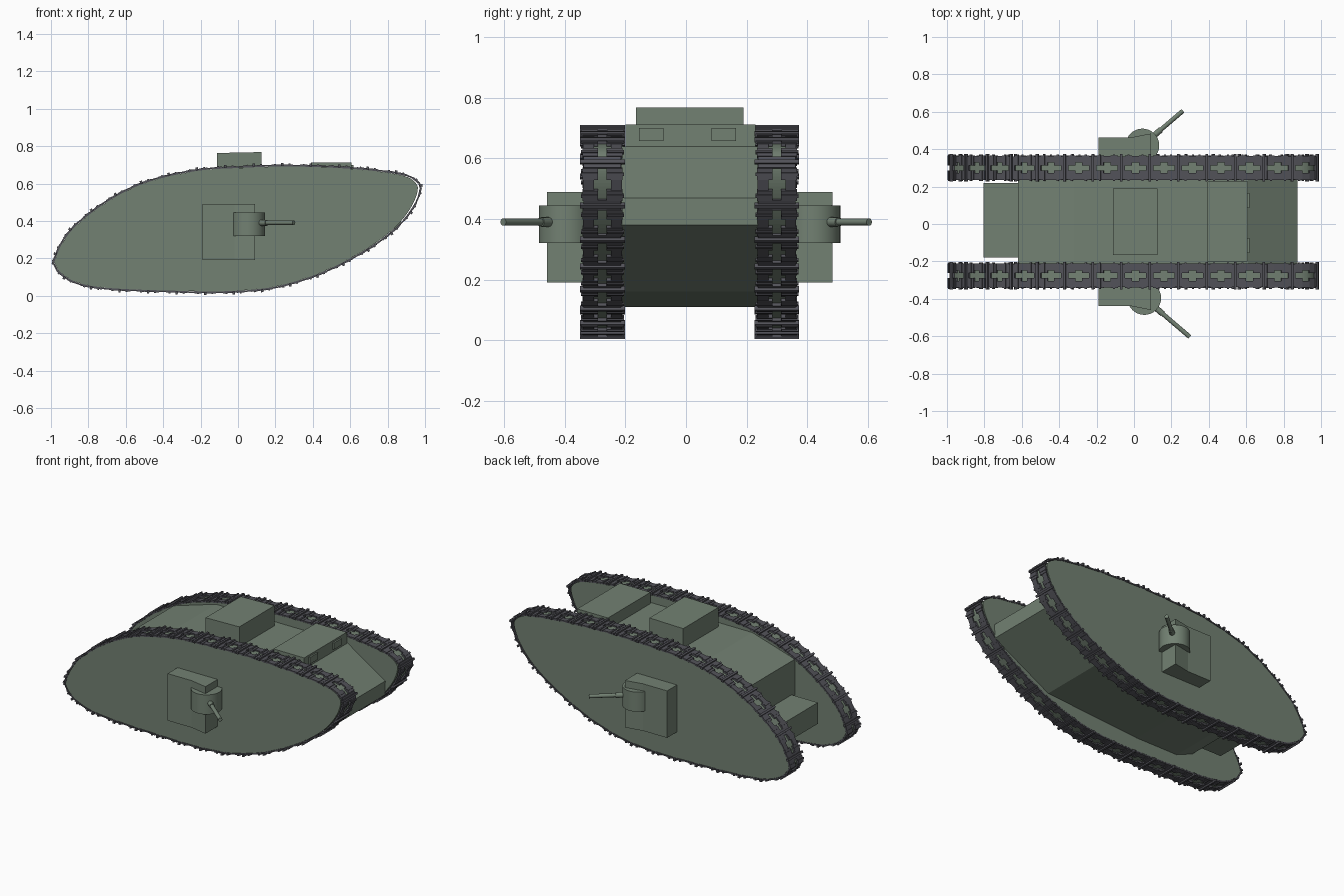
import bpy, bmesh, math
from mathutils import Vector, Matrix

if "Cube" in bpy.data.objects:
    bpy.data.objects.remove(bpy.data.objects["Cube"])

CY = 0.012  # centre line of the hull


def material(name, rgb):
    m = bpy.data.materials.new(name)
    m.diffuse_color = (*rgb, 1)
    m.use_nodes = True
    m.node_tree.nodes["Principled BSDF"].inputs["Base Color"].default_value = m.diffuse_color
    return m


GREEN = material("armour_green", (0.17, 0.22, 0.17))
DARK = material("track_metal", (0.085, 0.085, 0.10))


def finish(name, bm, mat):
    bmesh.ops.recalc_face_normals(bm, faces=bm.faces[:])
    me = bpy.data.meshes.new(name)
    bm.to_mesh(me)
    bm.free()
    ob = bpy.data.objects.new(name, me)
    bpy.context.collection.objects.link(ob)
    me.materials.append(mat)
    return ob


def prism(name, pts, lo, hi, axis="y"):
    """Extrude an xz outline along y, or an xy outline along z."""
    bm = bmesh.new()

    def at(p, d):
        return (p[0], d, p[1]) if axis == "y" else (p[0], p[1], d)
    a = [bm.verts.new(at(p, lo)) for p in pts]
    b = [bm.verts.new(at(p, hi)) for p in pts]
    bm.faces.new(a)
    bm.faces.new(b)
    n = len(pts)
    for i in range(n):
        j = (i + 1) % n
        bm.faces.new((a[i], a[j], b[j], b[i]))
    return finish(name, bm, GREEN)


def box(name, x0, x1, y0, y1, z0, z1):
    return prism(name, [(x0, z0), (x1, z0), (x1, z1), (x0, z1)], y0, y1)


def cylinder(name, a, b, r, sides=16):
    a, b = Vector(a), Vector(b)
    d = b - a
    bm = bmesh.new()
    m = Matrix.Translation((a + b) / 2) @ d.to_track_quat("Z", "Y").to_matrix().to_4x4()
    bmesh.ops.create_cone(bm, cap_ends=True, segments=sides, radius1=r, radius2=r,
                          depth=d.length, matrix=m)
    ob = finish(name, bm, GREEN)
    bpy.ops.object.select_all(action="DESELECT")
    bpy.context.view_layer.objects.active = ob
    ob.select_set(True)
    bpy.ops.object.shade_smooth_by_angle(angle=math.radians(40))
    return ob


# Outer outline of the track run, rear tip over the top to the nose and back
OUT = [(-.998, .19), (-.95, .30), (-.86, .405), (-.69, .53), (-.49, .625), (-.23, .685),
       (0, .702), (.27, .71), (.57, .70), (.78, .68), (.91, .655), (.972, .615),
       (.988, .565), (.955, .475), (.875, .37), (.756, .272), (.6, .178), (.435, .1),
       (.275, .048), (.14, .02), (-.07, .005), (-.31, .007), (-.63, .018),
       (-.80, .036), (-.90, .068), (-.965, .115), (-.995, .16)]


def smooth_loop(ctrl, steps=8):
    pts, n = [], len(ctrl)
    for i in range(n):
        p0, p1, p2, p3 = (Vector(ctrl[(i + k) % n]) for k in (-1, 0, 1, 2))
        for s in range(steps):
            t = s / steps
            pts.append(0.5 * (2 * p1 + (p2 - p0) * t + (2 * p0 - 5 * p1 + 4 * p2 - p3) * t * t
                              + (3 * p1 - p0 - 3 * p2 + p3) * t ** 3))
    return pts


LOOP = smooth_loop(OUT)


def inset(pts, d):
    n, res = len(pts), []
    for i in range(n):
        t = (pts[(i + 1) % n] - pts[i - 1]).normalized()
        res.append(pts[i] - Vector((-t.y, t.x)) * d)
    return res


def along(pts, spacing):
    """Evenly spaced (point, tangent) pairs around a closed loop."""
    n = len(pts)
    seg = [(pts[(i + 1) % n] - pts[i]).length for i in range(n)]
    total = sum(seg)
    count = 4 * round(total / spacing / 4)
    res, i, run = [], 0, 0.0
    for k in range(count):
        s = total * k / count
        while run + seg[i] < s:
            run += seg[i]
            i += 1
        p, q = pts[i], pts[(i + 1) % n]
        res.append((p.lerp(q, (s - run) / seg[i]), (q - p).normalized()))
    return res


def track(name, side):
    bm = bmesh.new()

    def block(p, t, u, length, width, low, high):
        nrm = Vector((-t.y, t.x))
        c = p + nrm * (low + high) / 2
        m = Matrix(((t.x, 0, nrm.x, c.x), (0, 1, 0, CY + side * u),
                    (t.y, 0, nrm.y, c.y), (0, 0, 0, 1)))
        bmesh.ops.create_cube(bm, size=1, matrix=m @ Matrix.Diagonal((length, width, high - low, 1)))

    fine = along(inset(LOOP, 0.014), 0.15 / 4)
    for k, (p, t) in enumerate(fine):
        if k % 4 == 3:                       # open gap bridged by side tabs
            for u in (0.242, 0.334):
                block(p, t, u, 0.042, 0.036, -0.004, 0.004)
        elif k % 4 == 1:                     # full shoe plate with tall grouser
            block(p, t, 0.288, 0.039, 0.124, -0.005, 0.005)
            block(p, t, 0.288, 0.013, 0.148, -0.002, 0.014)
        else:                                # slotted shoe plate with low rib
            for s in (-1, 1):
                block(p, t, 0.288 + s * 0.040, 0.039, 0.052, -0.005, 0.006)
                block(p, t, 0.288 + s * 0.043, 0.010, 0.056, 0.0, 0.010)
    return finish(name, bm, DARK)


# Track frames, tracks, sponsons and guns on both sides
for label, side, cx, reach in (("near", -1, 0.055, 0.32), ("far", 1, 0.045, 0.285)):
    def Y(u):
        return CY + side * u

    # the frame pulls back a little further at the nose
    frame = [p - Vector((0.010 * max(p.x, 0) ** 6, 0)) for p in inset(LOOP, 0.019)]
    prism(label + "_track_frame", frame, Y(0.224), Y(0.350))
    track(label + "_track", side)

    prism(label + "_sponson", [(-.19, Y(.34)), (-.19, Y(.45)), (-.02, Y(.45)),
                               (.092, Y(.472)), (.092, Y(.34))], 0.19, 0.49, "z")
    cylinder(label + "_gun_shield", (cx, Y(.408), .32), (cx, Y(.408), .445), 0.09, 32)
    ang = math.radians(40.5)
    dx, du = math.cos(ang), math.sin(ang)

    def on_gun(s):
        return (cx + dx * s, Y(.408 + du * s), 0.39)
    cylinder(label + "_gun_collar", on_gun(0.06), on_gun(0.13), 0.016)
    cylinder(label + "_gun_barrel", on_gun(0.06), on_gun(reach), 0.012)

# Hull between the frames
HULL = [(-.62, .55), (-.32, .64), (.61, .64), (.875, .47), (.872, .38), (.47, .16),
        (-.2, .11), (-.5, .11), (-.62, .16)]
prism("hull", HULL, CY - 0.227, CY + 0.227)

# Driver's cab with two vision flaps
box("cab", 0.39, 0.607, -0.20, 0.23, 0.62, 0.712)
for i, y in enumerate((-0.115, 0.125)):
    box(f"vision_flap_{i + 1}", 0.60, 0.617, y - 0.04, y + 0.04, 0.658, 0.70)

# Roof cupola and rear stowage box
prism("cupola", [(-.113, .62), (.125, .62), (.125, .768), (-.113, .763)], -0.165, 0.19)
box("rear_stowage_box", -0.805, -0.60, -0.18, 0.22, 0.20, 0.335)
